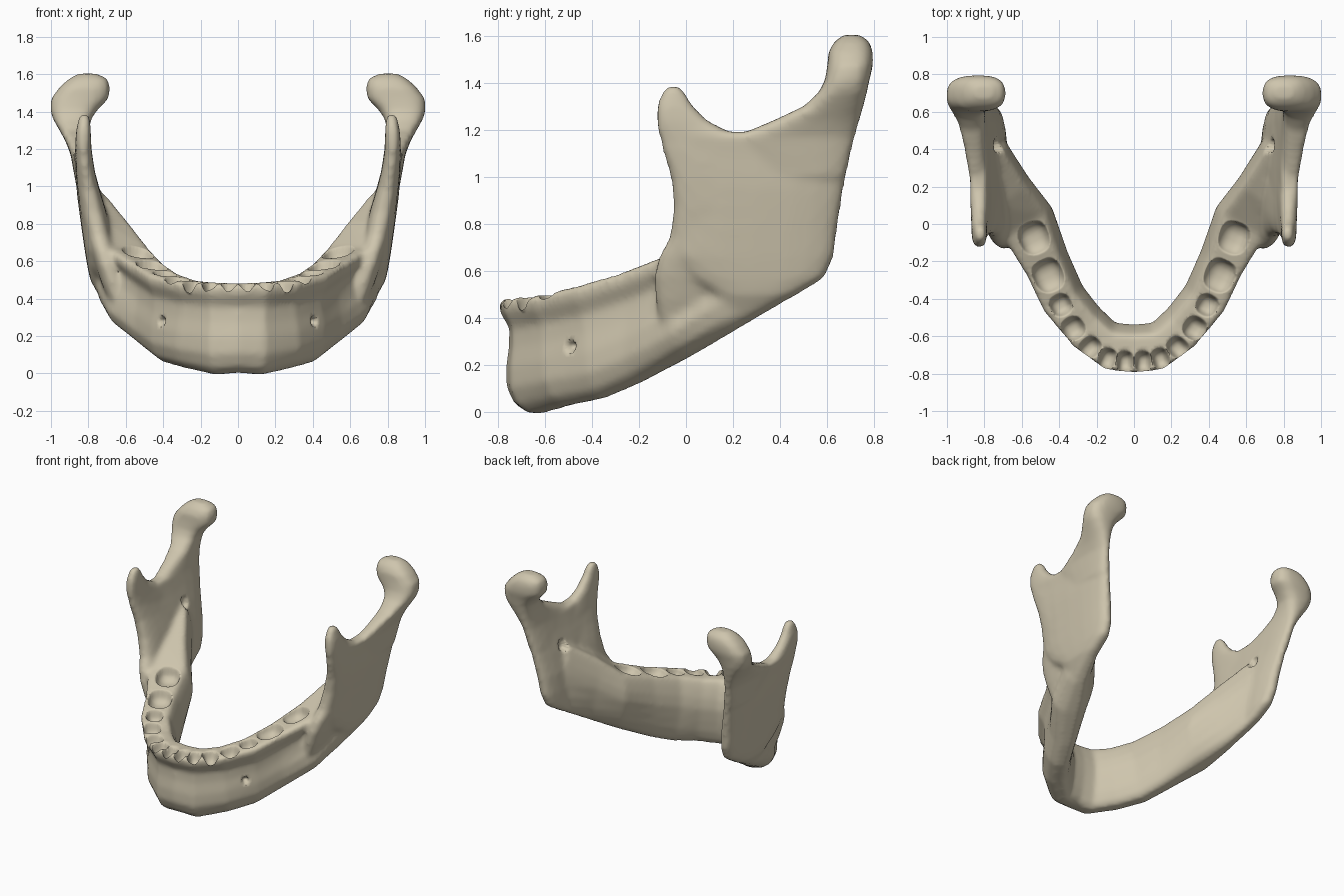
import bpy, bmesh, math
from mathutils import Vector, Matrix

cube = bpy.data.objects.get("Cube")
if cube:
    bpy.data.objects.remove(cube, do_unlink=True)

bone = bpy.data.materials.new("bone beige")
bone.use_nodes = True
COLOUR = (0.62, 0.56, 0.42, 1)
bone.diffuse_color = COLOUR
bone.node_tree.nodes["Principled BSDF"].inputs["Base Color"].default_value = COLOUR


def loft(bm, rings):
    """Skin a closed solid over equal-length rings of points."""
    rows = [[bm.verts.new(p) for p in ring] for ring in rings]
    n = len(rows[0])
    faces = []
    for a, b in zip(rows, rows[1:]):
        for i in range(n):
            j = (i + 1) % n
            faces.append(bm.faces.new((a[i], a[j], b[j], b[i])))
    faces.append(bm.faces.new(rows[0][::-1]))
    faces.append(bm.faces.new(rows[-1]))
    bmesh.ops.recalc_face_normals(bm, faces=faces)


def oval(z, front, back, inner, outer, side, power=0.75):
    """Rounded horizontal ring between y and x limits."""
    ring = []
    for k in range(20):
        a = math.tau * k / 20
        c, s = math.cos(a), math.sin(a)
        x = (inner + outer) / 2 + (outer - inner) / 2 * math.copysign(abs(c) ** power, c)
        y = (front + back) / 2 + (back - front) / 2 * math.copysign(abs(s) ** power, s)
        ring.append((side * x, y, z))
    return ring


# Cross-section of the body: height share, outer width, inner width
PROFILE = [(0, .35, .3), (.07, .75, .6), (.22, 1, .85), (.4, .95, 1.02),
           (.58, .78, 1.15), (.74, .72, 1.1), (.88, 1.03, .95), (.97, 1.05, .8), (1, .85, .65)]

# Body stations: lower edge, upper edge, outward direction, half width
BODY = [
    ((0, -.645, .005), (0, -.68, .48), (0, -1), .112),
    ((.12, -.63, -.006), (.13, -.668, .485), (.22, -1), .11),
    ((.27, -.5, .03), (.255, -.57, .495), (.6, -.8), .107),
    ((.37, -.35, .06), (.385, -.42, .535), (.87, -.5), .105),
    ((.45, -.2, .125), (.475, -.22, .595), (.87, -.5), .11),
    ((.585, .02, .245), (.57, .0, .675), (.85, -.5), .14),
    ((.68, .22, .36), (.645, .15, .81), (.8, -.6), .105),
    ((.735, .45, .49), (.75, .38, .97), (.85, -.5), .058),
]


def body_ring(station, side):
    low, high, out, half = station
    low, high = Vector(low), Vector(high)
    out = Vector((*out, 0)).normalized() * half
    points = [low.lerp(high, t) + out * o for t, o, i in PROFILE]
    points += [low.lerp(high, t) - out * i for t, o, i in reversed(PROFILE)]
    return [(side * p.x, p.y, p.z) for p in points]


# Upright parts, as rows of height, front, back, inner, outer
BRANCH = [(.4, .18, .28, .67, .735), (.5, .12, .475, .675, .79), (.57, .02, .59, .675, .805),
          (.66, -.05, .63, .68, .82), (.8, -.05, .648, .695, .84), (.95, -.055, .672, .73, .86),
          (1.08, -.09, .698, .765, .87), (1.19, -.115, .725, .79, .88)]
RIDGE = [(.36, -.11, .1, .58, .68), (.48, -.13, .2, .6, .73), (.58, -.135, .3, .63, .765),
         (.66, -.115, .35, .65, .79), (.74, -.07, .36, .675, .815), (.87, -.053, .36, .705, .845),
         (1.0, -.065, .3, .745, .86), (1.12, -.103, .25, .775, .868)]
PROCESS = [(1.05, -.08, .4, .76, .866), (1.19, -.12, .19, .782, .87), (1.24, -.127, .09, .785, .87),
           (1.3, -.125, .03, .787, .865), (1.35, -.105, .0, .79, .855), (1.386, -.08, -.025, .8, .845)]
JOINT = [(1.0, .3, .68, .75, .865), (1.17, .2, .72, .785, .895), (1.24, .37, .74, .795, .922),
         (1.3, .5, .755, .795, .955), (1.36, .565, .77, .785, .99), (1.41, .59, .78, .75, 1.005),
         (1.47, .6, .795, .69, 1.0), (1.53, .605, .795, .685, .955), (1.575, .63, .78, .695, .905),
         (1.603, .67, .74, .755, .855)]

bm = bmesh.new()
loft(bm, [body_ring(s, -1) for s in reversed(BODY[1:])] + [body_ring(s, 1) for s in BODY])
for side in (-1, 1):
    for part in (BRANCH, RIDGE, PROCESS, JOINT):
        loft(bm, [oval(*row, side) for row in part])
mesh = bpy.data.meshes.new("jaw_bone")
bm.to_mesh(mesh)
bm.free()
mesh.materials.append(bone)
jaw = bpy.data.objects.new("jaw_bone", mesh)
bpy.context.collection.objects.link(jaw)

# Fuse the overlapping solids into one skin and soften it
remesh = jaw.modifiers.new("fuse", 'REMESH')
remesh.mode = 'VOXEL'
remesh.voxel_size = 0.016
soften = jaw.modifiers.new("soften", 'SMOOTH')
soften.factor = 0.5
soften.iterations = 8
bpy.ops.object.select_all(action='DESELECT')
jaw.select_set(True)
bpy.context.view_layer.objects.active = jaw
for name in ("fuse", "soften"):
    bpy.ops.object.modifier_apply(modifier=name)

# Hollows: centre, radii along and across, depth, turn, tilt
HOLLOWS = [
    # Tooth sockets from the middle to the back
    ((.048, -.738, .48), .042, .056, .08, 0, 0),
    ((.142, -.722, .485), .044, .057, .08, 20, 0),
    ((.235, -.662, .495), .05, .06, .085, 45, 0),
    ((.324, -.56, .51), .06, .06, .08, 58, 0),
    ((.39, -.435, .535), .056, .055, .07, 62, 0),
    ((.455, -.28, .585), .09, .08, .075, 65, 0),
    ((.53, -.08, .655), .09, .08, .075, 68, 0),
    # Nerve openings on the outer chin and the inner branch
    ((.408, -.49, .28), .024, .02, .035, 50, 90),
    ((.735, .42, .97), .035, .045, .03, -90, 90),
]
frames = [Matrix.Translation((side * x, y, z))
          @ Matrix.Rotation(side * math.radians(turn), 4, 'Z')
          @ Matrix.Rotation(math.radians(tilt), 4, 'X')
          @ Matrix.Diagonal((along, across, depth, 1))
          for side in (-1, 1)
          for (x, y, z), along, across, depth, turn, tilt in HOLLOWS]


def spread(q):
    """Distance from the hollow's axis, rounded-square measure."""
    return abs(q.x) ** 2.5 + abs(q.y) ** 2.5


def near(bm, inverses):
    """Vertices in or just around any hollow."""
    found = set()
    for v in bm.verts:
        for inverse in inverses:
            q = inverse @ v.co
            if -1.5 < q.z < 2 and spread(q) < 2:
                found.add(v)
                break
    return found


# Refine the skin around the hollows, press them in, and ease their rims
bm = bmesh.new()
bm.from_mesh(jaw.data)
inverses = [f.inverted() for f in frames]
zone = near(bm, inverses)
bmesh.ops.subdivide_edges(bm, edges=[e for e in bm.edges if set(e.verts) <= zone],
                          cuts=2, use_grid_fill=True)
zone = near(bm, inverses)
for v in zone:
    for frame, inverse in zip(frames, inverses):
        q = inverse @ v.co
        r = spread(q)
        if r < 1 and -1 < q.z < 2:
            q.z = min(q.z, -math.sqrt(1 - r))
            v.co = frame @ q
for step in range(3):
    bmesh.ops.smooth_vert(bm, verts=list(zone), factor=0.5,
                          use_axis_x=True, use_axis_y=True, use_axis_z=True)
bm.to_mesh(jaw.data)
bm.free()

bpy.ops.object.shade_smooth_by_angle(angle=math.radians(50))
